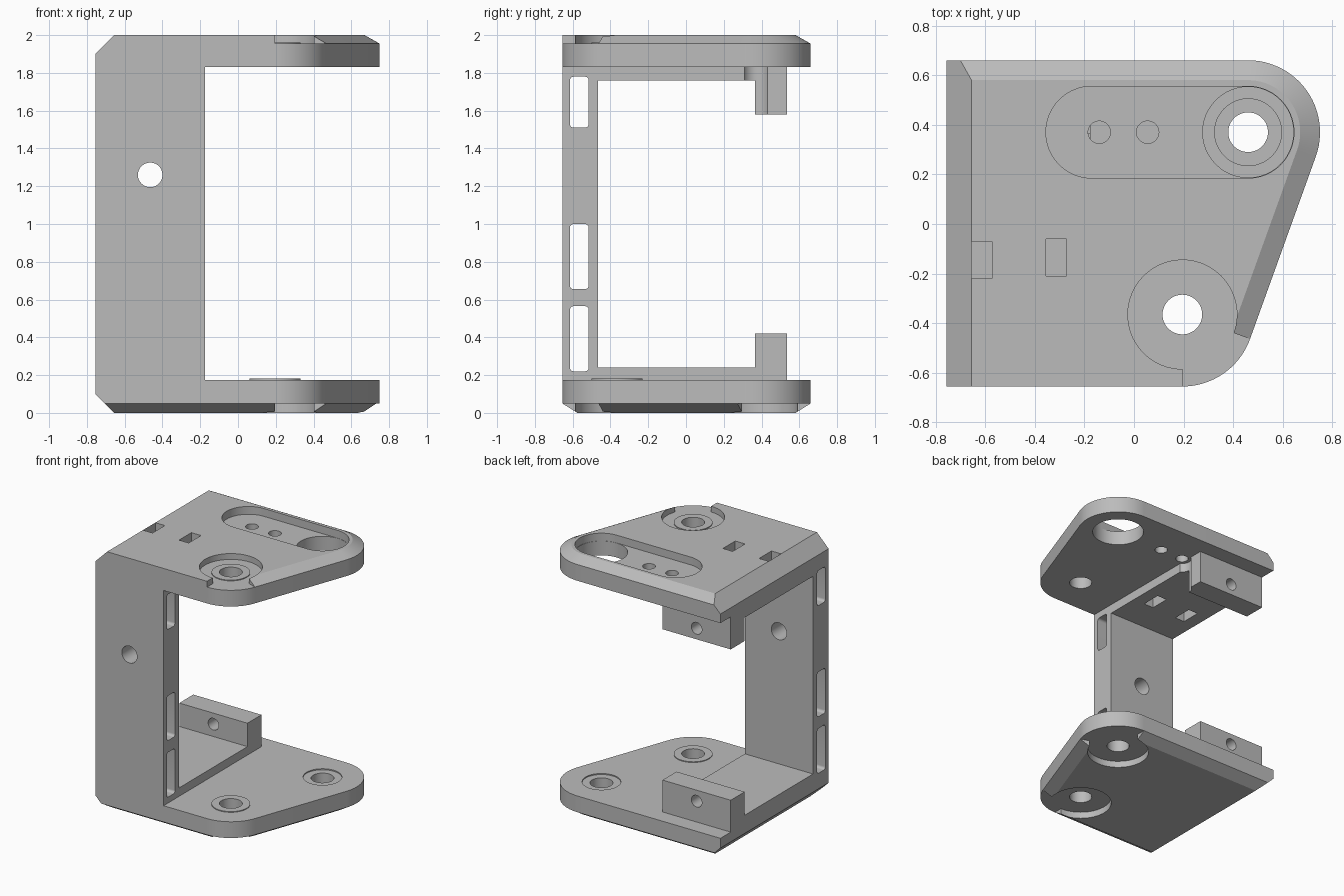
import bpy, bmesh, math
from math import radians, cos, sin

if "Cube" in bpy.data.objects:
    bpy.data.objects.remove(bpy.data.objects["Cube"])

grey = bpy.data.materials.new("machined_grey")
grey.use_nodes = True
grey.diffuse_color = (0.5, 0.5, 0.5, 1)
grey.node_tree.nodes["Principled BSDF"].inputs["Base Color"].default_value = (0.5, 0.5, 0.5, 1)

FRONT = (0.195, -0.365)          # front pivot centre
BACK = (0.46, 0.37)              # back pivot centre
LEFT_EDGE, INNER_X = -0.755, -0.175
R, R_SMALL = 0.29, 0.21          # corner radius, and after the chamfer
TILT = math.degrees(math.atan2(FRONT[0] - BACK[0], BACK[1] - FRONT[1]))


def place(u, v, w, axis):
    return {"x": (w, u, v), "y": (u, w, v), "z": (u, v, w)}[axis]


def loft(name, sections, axis="z"):
    """Solid through a list of (outline, level) sections."""
    bm = bmesh.new()
    rings = [[bm.verts.new(place(u, v, w, axis)) for u, v in pts] for pts, w in sections]
    n = len(rings[0])
    for a, b in zip(rings, rings[1:]):
        for i in range(n):
            j = (i + 1) % n
            bm.faces.new((a[i], a[j], b[j], b[i]))
    bm.faces.new(rings[0])
    bm.faces.new(rings[-1])
    bmesh.ops.recalc_face_normals(bm, faces=bm.faces)
    mesh = bpy.data.meshes.new(name)
    bm.to_mesh(mesh)
    bm.free()
    mesh.materials.append(grey)
    ob = bpy.data.objects.new(name, mesh)
    bpy.context.collection.objects.link(ob)
    return ob


def prism(name, pts, lo, hi, axis="z"):
    return loft(name, [(pts, lo), (pts, hi)], axis)


def arc(c, r0, r1, a0, a1, n=24):
    out = []
    for i in range(n + 1):
        t = i / n
        a, r = radians(a0 + (a1 - a0) * t), r0 + (r1 - r0) * t
        out.append((c[0] + r * cos(a), c[1] + r * sin(a)))
    return out


def circle(c, r):
    return arc(c, r, r, 0, 352.5, 47)


def rect(u0, u1, v0, v1):
    return [(u0, v0), (u1, v0), (u1, v1), (u0, v1)]


def round_rect(u0, u1, v0, v1, r, n=6):
    corners = [(u1 - r, v1 - r), (u0 + r, v1 - r), (u0 + r, v0 + r), (u1 - r, v0 + r)]
    return [p for k, c in enumerate(corners) for p in arc(c, r, r, 90 * k, 90 * k + 90, n)]


def outline(r_start, r):
    """Plate outline; the front edge uses r_start, all other edges r."""
    return ([(LEFT_EDGE, FRONT[1] - r_start)] + arc(FRONT, r_start, r, -90, TILT)
            + arc(BACK, r, r, TILT, 90) + [(LEFT_EDGE, BACK[1] + r)])


def open_pocket(c, a0, a1):
    """Round pocket that breaks out through the plate corner."""
    return arc(c, 0.35, 0.35, a0, a1) + arc(c, 0.22, 0.22, a1, a0 + 360, 36)


def combine(body, tool, operation):
    mod = body.modifiers.new(operation.lower(), "BOOLEAN")
    mod.operation, mod.solver, mod.object = operation, "EXACT", tool
    bpy.context.view_layer.objects.active = body
    bpy.ops.object.modifier_apply(modifier=mod.name)
    bpy.data.objects.remove(tool)


# Plates with chamfered outer rims
full = outline(R, R)
body = loft("clamp_bracket", [(outline(R_SMALL, R_SMALL), 0), (full, 0.05), (full, 0.175)])
top_plate = loft("top_plate", [(full, 1.83), (full, 1.955), (outline(R, R_SMALL), 2)])
wall = prism("front_wall", rect(LEFT_EDGE, INNER_X, -0.655, -0.465), 0.1, 1.9)
combine(body, wall, "UNION")
combine(body, top_plate, "UNION")

# Thick pads and mounting blocks, at the bottom and mirrored at the top
for name, y0, y1, height in (("pad", -0.5, 0.4, 0.24), ("mounting_block", 0.365, 0.535, 0.42)):
    pts = rect(LEFT_EDGE, INNER_X, y0, y1)
    combine(body, prism("lower_" + name, pts, 0.12, height), "UNION")
    combine(body, prism("upper_" + name, pts, 2 - height, 1.88), "UNION")


def cut(pts, lo, hi, axis="z"):
    combine(body, prism("cutter", pts, lo, hi, axis), "DIFFERENCE")


# Chamfers along the left edge
edge = LEFT_EDGE
cut([(edge - 0.1, 1.8), (edge - 0.1, 2.1), (edge + 0.2, 2.1)], -1, 1, "y")
cut([(edge - 0.1, 0.2), (edge + 0.2, -0.1), (edge - 0.1, -0.1)], -1, 1, "y")

# Corner pockets for the pivots
cut(open_pocket(FRONT, -90, TILT), 1.955, 2.1)
cut(open_pocket(FRONT, -90, TILT), -0.1, 0.05)
cut(open_pocket(BACK, TILT, 90), -0.1, 0.05)

# Bearing rings around the pivots
for z in (0.175, 1.955):
    combine(body, prism("bearing_ring", circle(FRONT, 0.135), z - 0.03, z + 0.006), "UNION")
cut(circle(BACK, 0.135), 0.167, 0.3)

# Pivot holes and the long top recess
cut(circle(FRONT, 0.08), -0.1, 2.1)
cut(circle(BACK, 0.08), -0.1, 0.5)
cut(round_rect(-0.355, 0.645, 0.185, 0.555, 0.185, 16), 1.94, 2.1)
cut(circle(BACK, 0.183), 1.7, 2.1)
for x in (-0.14, 0.055):
    cut(circle((x, 0.37), 0.045), 1.5, 2.1)
cut(circle((-0.14, 0.37), 0.07), 1.5, 1.83)

# Rectangular slots in the top
cut(rect(-0.655, -0.573, -0.22, -0.07), 1.6, 2.1)
cut(rect(-0.355, -0.272, -0.21, -0.06), 1.6, 2.1)

# Lengthwise windows through the wall
for z0, z1 in ((0.22, 0.565), (0.655, 1.0), (1.51, 1.78)):
    cut(round_rect(-0.615, -0.515, z0, z1, 0.02), -1, 0.1, "x")

# Wall hole and block holes
cut(circle((-0.465, 1.26), 0.065), -0.8, -0.3, "y")
for z in (0.335, 1.665):
    cut(circle((-0.465, z), 0.045), 0.2, 0.7, "y")

bpy.ops.object.select_all(action="DESELECT")
body.select_set(True)
bpy.context.view_layer.objects.active = body
bpy.ops.object.shade_smooth_by_angle(angle=radians(25))
